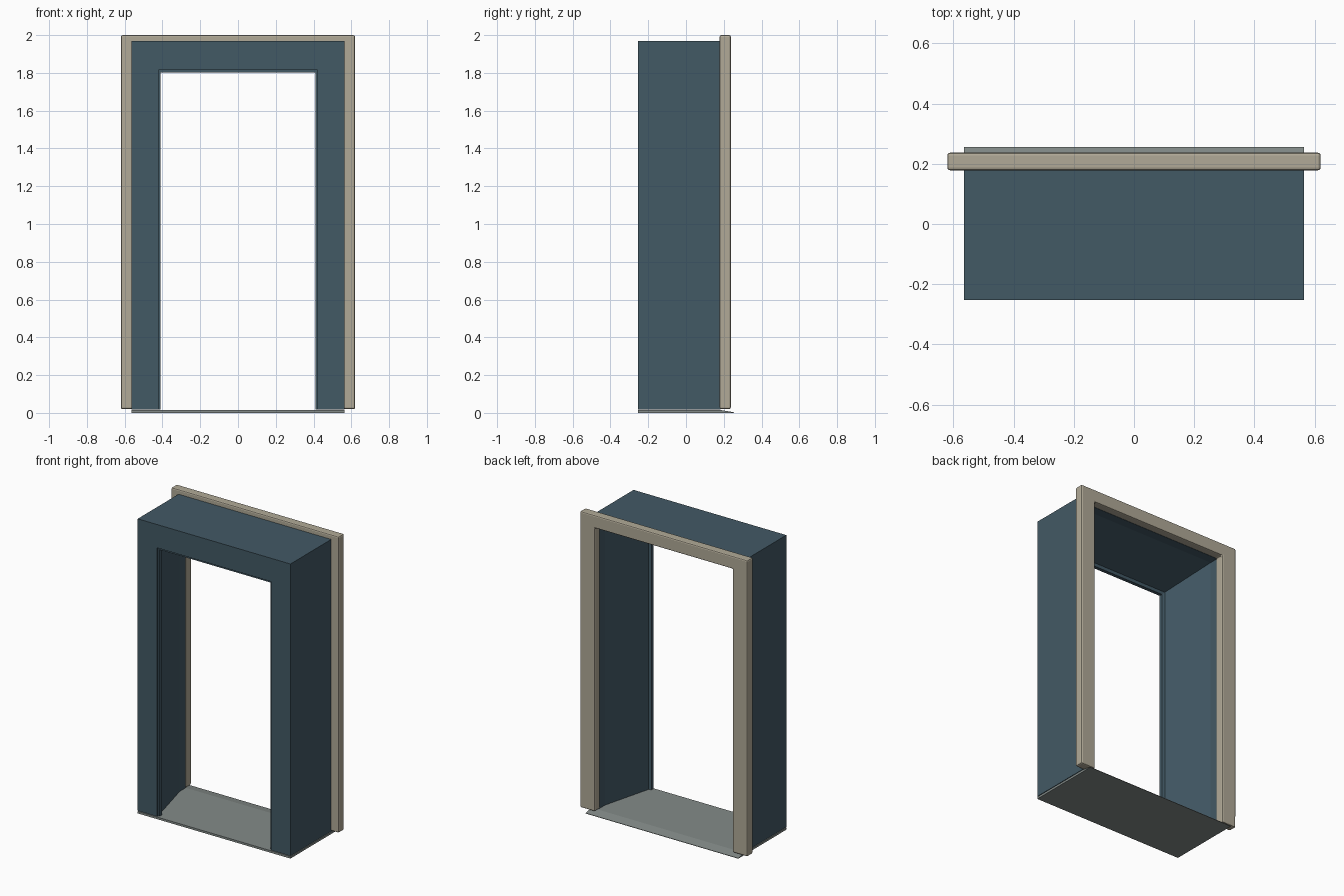
import bpy, bmesh

if "Cube" in bpy.data.objects:
    bpy.data.objects.remove(bpy.data.objects["Cube"])


def material(name, color):
    m = bpy.data.materials.new(name)
    m.diffuse_color = (*color, 1)
    m.use_nodes = True
    m.node_tree.nodes["Principled BSDF"].inputs["Base Color"].default_value = m.diffuse_color
    return m


def finish(name, bm, mat):
    bmesh.ops.recalc_face_normals(bm, faces=bm.faces)
    me = bpy.data.meshes.new(name)
    bm.to_mesh(me)
    bm.free()
    ob = bpy.data.objects.new(name, me)
    bpy.context.collection.objects.link(ob)
    me.materials.append(mat)
    return ob


def sweep(name, profile, half_width, top, bottom, top_scale, mat):
    """Sweep a closed (inset, y) profile up, over and down a mitred portal."""
    bm = bmesh.new()
    rings = [[], [], [], []]
    for inset, y in profile:
        x, z = half_width - inset, top - inset * top_scale
        for ring, (px, pz) in zip(rings, [(-x, bottom), (-x, z), (x, z), (x, bottom)]):
            ring.append(bm.verts.new((px, y, pz)))
    n = len(profile)
    for a, b in zip(rings, rings[1:]):
        for i in range(n):
            j = (i + 1) % n
            bm.faces.new((a[i], a[j], b[j], b[i]))
    bm.faces.new(rings[0])
    bm.faces.new(rings[-1])
    return finish(name, bm, mat)


blue = material("blue_paint", (0.055, 0.10, 0.13))
beige = material("beige_trim", (0.44, 0.40, 0.31))
grey = material("grey_sill", (0.23, 0.26, 0.25))

# Deep casing: stepped front lip, splayed reveal, short straight back section
casing = [(0, -0.253), (0.143, -0.253), (0.143, -0.243), (0.155, -0.243),
          (0.155, -0.22), (0.137, -0.215), (0.05, 0.12), (0.05, 0.182), (0, 0.182)]
sweep("door_casing", casing, 0.565, 1.97, 0.018, 1.09, blue)

# Raised trim around the back opening
trim = sweep("back_trim", [(0, 0.178), (0.11, 0.178), (0.11, 0.237), (0, 0.237)],
             0.62, 2.0, 0.02, 0.77, beige)
bev = trim.modifiers.new("soft_edges", "BEVEL")
bev.width = 0.009
bev.segments = 2

# Threshold with a thin sloping back edge
bm = bmesh.new()
section = [(-0.253, 0), (0.255, 0), (0.255, 0.003), (0.19, 0.014), (-0.253, 0.014)]
face = bm.faces.new([bm.verts.new((-0.565, y, z)) for y, z in section])
out = bmesh.ops.extrude_face_region(bm, geom=[face])
bmesh.ops.translate(bm, vec=(1.13, 0, 0),
                    verts=[v for v in out["geom"] if isinstance(v, bmesh.types.BMVert)])
finish("threshold", bm, grey)
